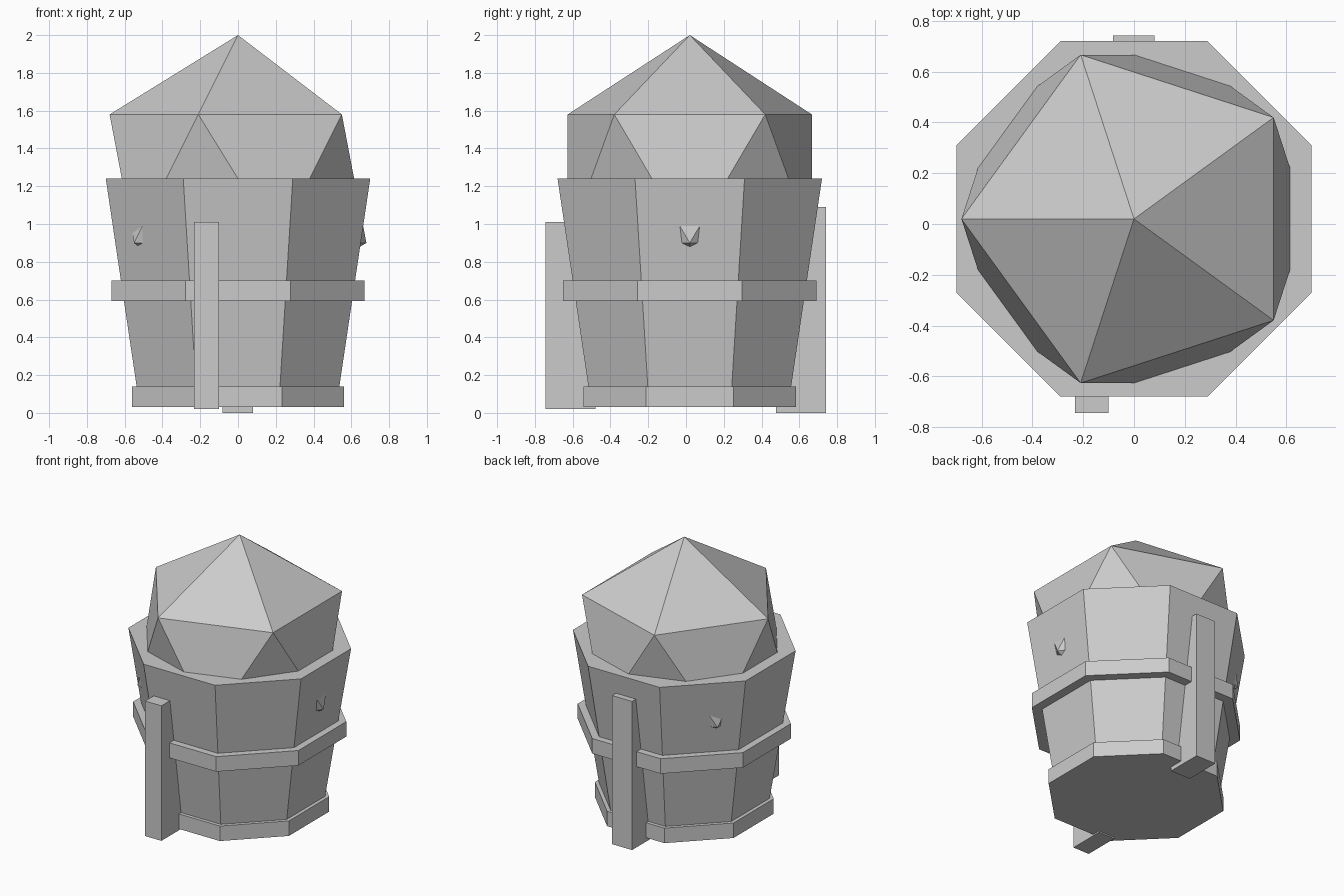
import bpy
import math

if "Cube" in bpy.data.objects:
    bpy.data.objects.remove(bpy.data.objects["Cube"])

CY = 0.02  # depth position of the barrel axis

grey = bpy.data.materials.new("plain grey")
grey.diffuse_color = (0.6, 0.6, 0.6, 1.0)
grey.use_nodes = True
grey.node_tree.nodes["Principled BSDF"].inputs["Base Color"].default_value = grey.diffuse_color


def finish(name):
    obj = bpy.context.object
    obj.name = name
    obj.data.materials.clear()
    obj.data.materials.append(grey)
    return obj


def octagon(name, low, high, z0, z1):
    """Eight-sided tapered prism; low/high are flat-to-centre distances."""
    k = 1 / math.cos(math.pi / 8)
    bpy.ops.mesh.primitive_cone_add(
        vertices=8, radius1=low * k, radius2=high * k, depth=z1 - z0,
        location=(0, CY, (z0 + z1) / 2), rotation=(0, 0, math.pi / 8))
    return finish(name)


def box(name, x, y, z):
    bpy.ops.mesh.primitive_cube_add(
        size=1, location=[sum(r) / 2 for r in (x, y, z)])
    obj = finish(name)
    obj.scale = [r[1] - r[0] for r in (x, y, z)]
    return obj


# Tapered tub with two straight hoops
octagon("tub", 0.521, 0.70, 0.035, 1.24)
octagon("lower_hoop", 0.562, 0.562, 0.03, 0.14)
octagon("middle_hoop", 0.67, 0.67, 0.592, 0.702)

# Faceted dome; its lower corners just pierce the tub walls
bpy.ops.mesh.primitive_ico_sphere_add(
    subdivisions=1, radius=0.76, location=(0, CY, 1.24),
    rotation=(0, 0, math.pi))
finish("dome")

# Upright posts front and back
box("front_post", (-0.232, -0.10), (-0.745, -0.48), (0.02, 1.01))
box("back_post", (-0.082, 0.08), (0.477, 0.742), (0.0, 1.09))
